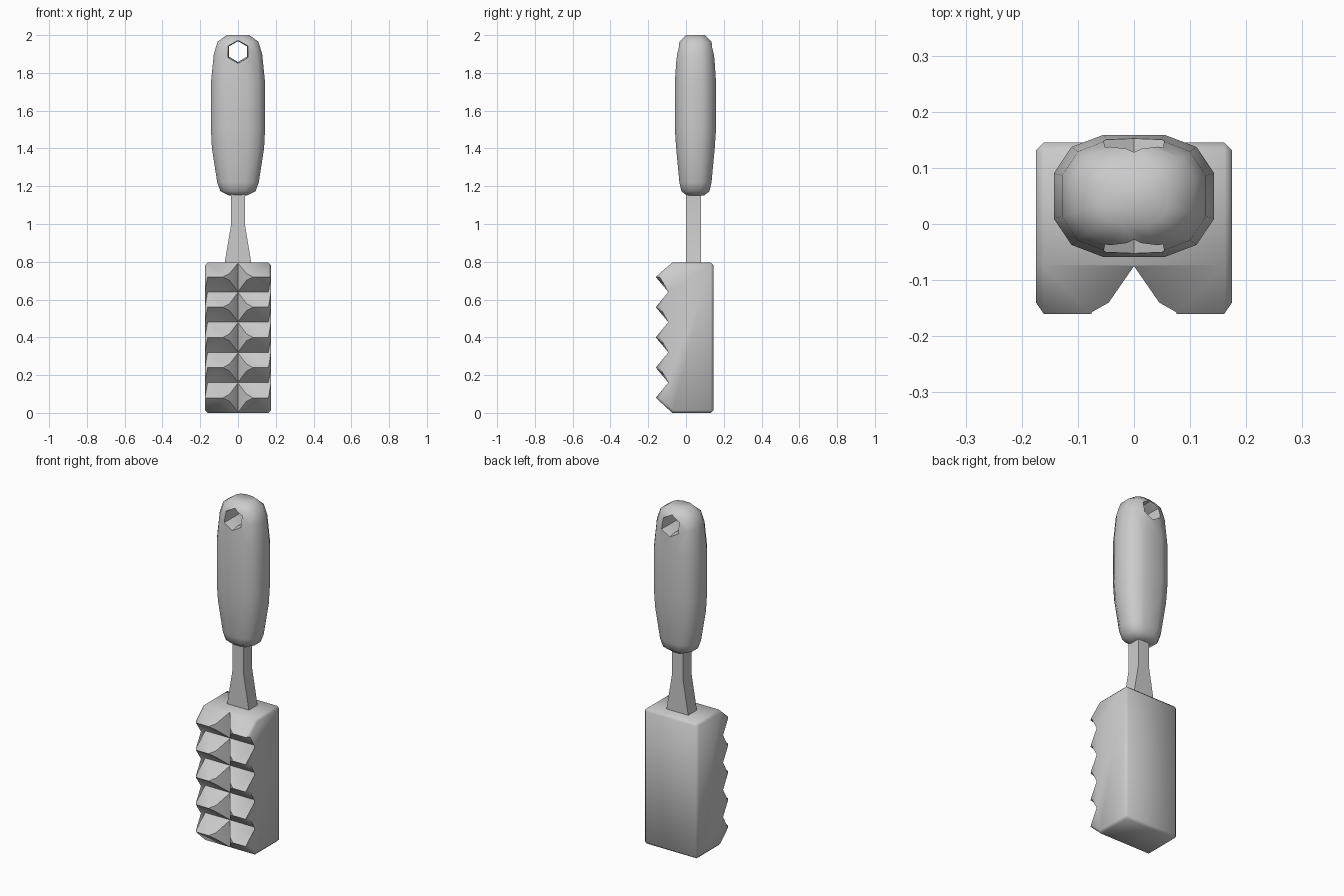
import bpy, bmesh, math

cube = bpy.data.objects.get("Cube")
if cube:
    bpy.data.objects.remove(cube, do_unlink=True)

grey = bpy.data.materials.new("plain_grey")
grey.use_nodes = True
COLOUR = (0.6, 0.6, 0.6, 1)
grey.diffuse_color = COLOUR
grey.node_tree.nodes["Principled BSDF"].inputs["Base Color"].default_value = COLOUR


def finish(name, bm):
    bmesh.ops.recalc_face_normals(bm, faces=bm.faces)
    mesh = bpy.data.meshes.new(name)
    bm.to_mesh(mesh)
    bm.free()
    mesh.materials.append(grey)
    obj = bpy.data.objects.new(name, mesh)
    bpy.context.collection.objects.link(obj)
    return obj


def loft(bm, rings):
    """Skin a list of equal-length rings and cap both ends."""
    loops = [[bm.verts.new(p) for p in ring] for ring in rings]
    n = len(loops[0])
    for a, b in zip(loops, loops[1:]):
        for i in range(n):
            j = (i + 1) % n
            bm.faces.new((a[i], a[j], b[j], b[i]))
    bm.faces.new(loops[0][::-1])
    bm.faces.new(loops[-1])


def cut(obj, cutter):
    mod = obj.modifiers.new("cut", 'BOOLEAN')
    mod.operation = 'DIFFERENCE'
    mod.solver = 'EXACT'
    mod.object = cutter
    select(obj)
    bpy.ops.object.modifier_apply(modifier=mod.name)
    bpy.data.objects.remove(cutter, do_unlink=True)


def select(obj):
    bpy.ops.object.select_all(action='DESELECT')
    obj.select_set(True)
    bpy.context.view_layer.objects.active = obj


def smooth(obj, degrees):
    select(obj)
    bpy.ops.object.shade_smooth_by_angle(angle=math.radians(degrees))


# Toothed head: side profile with five teeth, swept across the width
BACK, VALLEY, PEAK, TOP, HALF = 0.145, -0.073, -0.16, 0.795, 0.175
profile = [(BACK, TOP), (VALLEY, TOP)]
for i in range(5):
    z = 0.72 - 0.16 * i
    profile.append((PEAK, z))
    profile.append((VALLEY, z - 0.08))
profile[-1] = (VALLEY, 0)
profile.append((BACK, 0))

bm = bmesh.new()
loft(bm, [[(x, y, z) for y, z in profile] for x in (-HALF, HALF)])


def chamfered(edge):
    a, b = (v.co for v in edge.verts)
    on_end = abs(a.x - b.x) < 0.001
    on_back = min(a.y, b.y) > BACK - 0.001
    return on_end or on_back


bmesh.ops.bevel(bm, geom=[e for e in bm.edges if chamfered(e)],
                offset=0.014, segments=1, affect='EDGES')
head = finish("toothed_head", bm)

# Central groove between the two rows of teeth
half_groove = [(0.045, -0.14), (0.075, -0.157), (0.09, -0.2)]
groove = [(0, -0.075)] + half_groove + [(-x, y) for x, y in reversed(half_groove)]
bm = bmesh.new()
loft(bm, [[(x, y, z) for x, y in groove] for z in (-0.1, 0.9)])
cut(head, finish("groove_cutter", bm))
smooth(head, 50)

# Flared shank
bm = bmesh.new()
loft(bm, [[(-w, 0, z), (w, 0, z), (w, 0.08, z), (-w, 0.08, z)]
          for z, w in ((0.78, 0.073), (1.0, 0.036), (1.17, 0.036))])
shank = finish("shank", bm)
smooth(shank, 30)

# Rounded handle: twelve-sided rings
quarter = [(1, 0.37), (0.78, 0.8), (0.38, 1)]
half = quarter + [(-x, y) for x, y in reversed(quarter)]
section = half + [(-x, -y) for x, y in half]
rings = [(1.15, 0.045, 0.045), (1.173, 0.093, 0.074), (1.22, 0.11, 0.085),
         (1.4, 0.138, 0.102), (1.5, 0.143, 0.109), (1.75, 0.143, 0.109),
         (1.9, 0.128, 0.099), (1.965, 0.108, 0.084), (2.0, 0.06, 0.05)]
bm = bmesh.new()
loft(bm, [[(x * rx, 0.05 + y * ry, z) for x, y in section] for z, rx, ry in rings])
handle = finish("handle", bm)

# Hexagonal hanging hole, flaring slightly towards both faces
bm = bmesh.new()
hexagon = [math.radians(30 + 60 * i) for i in range(6)]
loft(bm, [[(r * math.cos(a), 0.05 + y, 1.913 + r * math.sin(a)) for a in hexagon]
          for y, r in ((-0.13, 0.068), (-0.06, 0.055), (0.06, 0.055), (0.13, 0.068))])
cut(handle, finish("hole_cutter", bm))
smooth(handle, 50)
